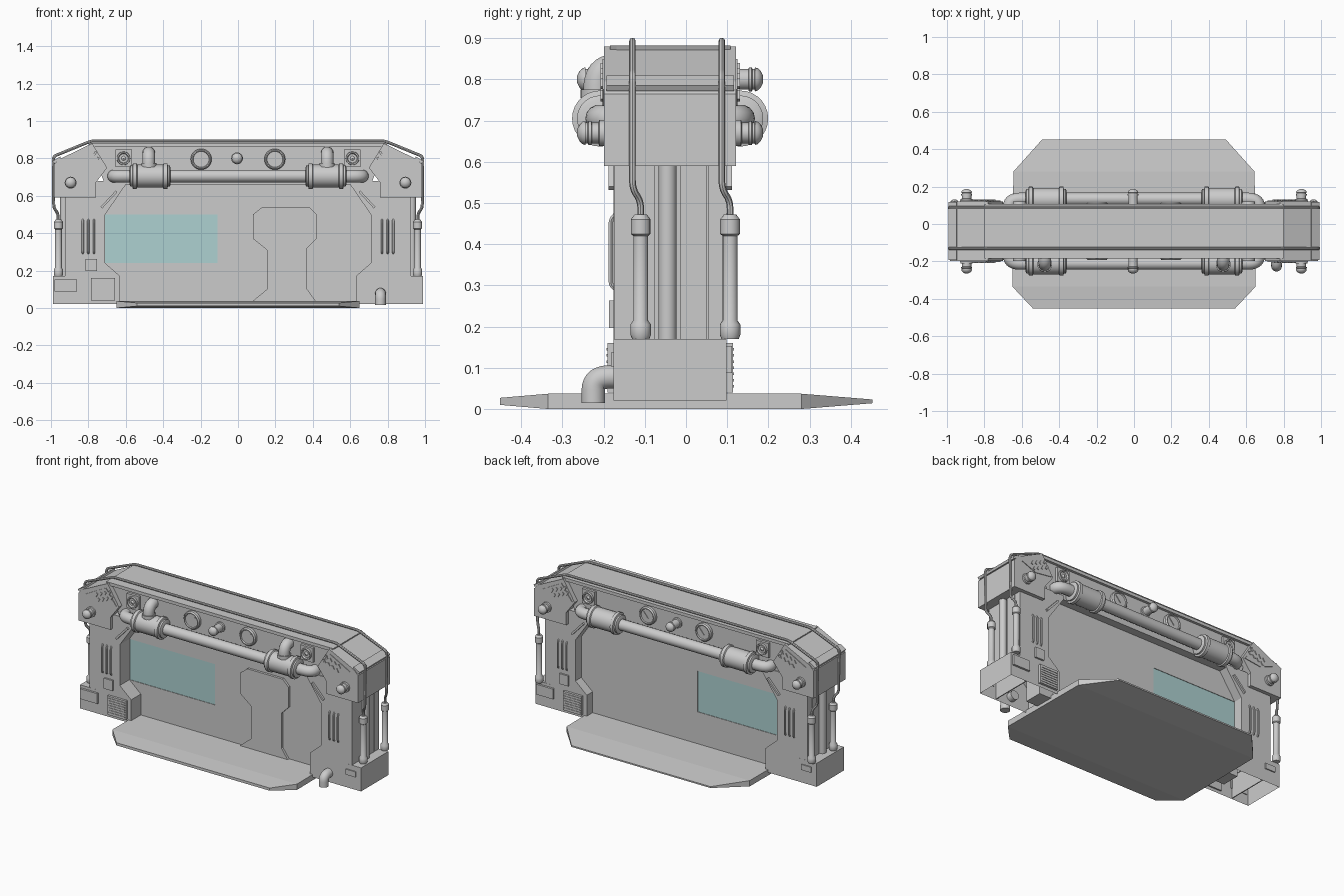
import bpy, bmesh, math
from mathutils import Vector, Matrix

if "Cube" in bpy.data.objects:
    bpy.data.objects.remove(bpy.data.objects["Cube"])

C = -0.0385            # mid plane of the body in y


def Y(s, d):           # depth d from the mid plane, s=-1 front, s=1 back
    return C + s * d


def finish(name, bm, smooth=False):
    bmesh.ops.recalc_face_normals(bm, faces=bm.faces)
    me = bpy.data.meshes.new(name)
    bm.to_mesh(me)
    bm.free()
    ob = bpy.data.objects.new(name, me)
    bpy.context.collection.objects.link(ob)
    if smooth:
        shade(ob)
    return ob


def shade(ob):
    bpy.ops.object.select_all(action='DESELECT')
    ob.select_set(True)
    bpy.context.view_layer.objects.active = ob
    bpy.ops.object.shade_smooth_by_angle(angle=math.radians(35))


def prism(name, pts, y0, y1, mx=1, open_bottom=False):
    bm = bmesh.new()
    a = [bm.verts.new((mx * x, y0, z)) for x, z in pts]
    b = [bm.verts.new((mx * x, y1, z)) for x, z in pts]
    bm.faces.new(a)
    bm.faces.new(b)
    zmin = min(z for _, z in pts)
    for i in range(len(pts)):
        j = (i + 1) % len(pts)
        if open_bottom and pts[i][1] == pts[j][1] == zmin:
            continue
        bm.faces.new((a[i], a[j], b[j], b[i]))
    return finish(name, bm)


def box(name, loc, size, rot=0):
    bm = bmesh.new()
    m = Matrix.Translation(loc) @ Matrix.Rotation(rot, 4, 'Y') @ Matrix.Diagonal((*size, 1))
    bmesh.ops.create_cube(bm, size=1, matrix=m)
    return finish(name, bm)


def lathe(name, prof, origin, axis, n=24):
    bm = bmesh.new()
    q = Vector(axis).to_track_quat('Z', 'Y')
    rings = []
    for h, r in prof:
        rings.append([bm.verts.new(Vector(origin) + q @ Vector((
            r * math.cos(2 * math.pi * i / n), r * math.sin(2 * math.pi * i / n), h))) for i in range(n)])
    for a, b in zip(rings, rings[1:]):
        for i in range(n):
            bm.faces.new((a[i], a[(i + 1) % n], b[(i + 1) % n], b[i]))
    bm.faces.new(rings[0])
    bm.faces.new(rings[-1])
    return finish(name, bm, True)


def pipe(name, path, r, bend, res=4):
    P = [Vector(p) for p in path]
    pts = [P[0]]
    for a, b, c in zip(P, P[1:], P[2:]):       # rounded corners
        u = b + (a - b).normalized() * min(bend, (a - b).length * .49)
        v = b + (c - b).normalized() * min(bend, (c - b).length * .49)
        for k in range(9):
            t = k / 8
            pts.append(u * (1 - t) ** 2 + b * 2 * t * (1 - t) + v * t * t)
    pts.append(P[-1])
    cu = bpy.data.curves.new(name, 'CURVE')
    cu.dimensions = '3D'
    cu.bevel_depth, cu.bevel_resolution, cu.use_fill_caps = r, res, True
    sp = cu.splines.new('POLY')
    sp.points.add(len(pts) - 1)
    for p, v in zip(sp.points, pts):
        p.co = (*v, 1)
    ob = bpy.data.objects.new(name, cu)
    bpy.context.collection.objects.link(ob)
    bpy.ops.object.select_all(action='DESELECT')
    ob.select_set(True)
    bpy.context.view_layer.objects.active = ob
    bpy.ops.object.convert(target='MESH')
    shade(bpy.context.view_layer.objects.active)


# Floor platform, thinning towards front and back edges
bm = bmesh.new()
rings = [[bm.verts.new(p) for p in ((-w, y, lo), (w, y, lo), (w, y, hi), (-w, y, hi))]
         for w, y, lo, hi in ((.54, -.452, .01, .027), (.65, -.335, 0, .037),
                              (.645, .28, 0, .037), (.49, .453, .014, .023))]
for a, b in zip(rings, rings[1:]):
    for i in range(4):
        bm.faces.new((a[i], a[(i + 1) % 4], b[(i + 1) % 4], b[i]))
bm.faces.new(rings[0])
bm.faces.new(rings[-1])
finish("platform", bm)

# Centre wall, set back between the pillars, with a window opening
F, B = -.078, .04
wall = box("centre_wall", (0, (F + B) / 2, .35), (1.46, B - F, .66))
cutter = box("window_cutter", (-.41, C, .37), (.602, .5, .26))
cutter.hide_render = True
mod = wall.modifiers.new("window", 'BOOLEAN')
mod.object, mod.operation, mod.solver = cutter, 'DIFFERENCE', 'EXACT'
bpy.context.view_layer.objects.active = wall
bpy.ops.object.modifier_apply(modifier="window")
bpy.data.objects.remove(cutter)
glass = bpy.data.materials.new("glass")
glass.diffuse_color = (.42, .64, .64, 1)
glass.use_nodes = True
glass.node_tree.nodes["Principled BSDF"].inputs["Base Color"].default_value = glass.diffuse_color
for y in (F + .006, B - .006):
    box("window_glass", (-.41, y, .37), (.6, .006, .26)).data.materials.append(glass)

# Front door panel
prism("door", [(.07, .03), (.155, .1), (.155, .31), (.08, .37), (.08, .5), (.13, .54), (.38, .54),
               (.42, .5), (.42, .37), (.37, .32), (.37, .1), (.42, .03)], F - .015, F + .01)

# Top beam with thin rim
prism("top_beam", [(-.8, .88), (.8, .88), (.71, .66), (-.71, .66)], Y(-1, .13), Y(1, .13))
prism("top_rim", [(-.8, .882), (.8, .882), (.79, .862), (-.79, .862)], Y(-1, .146), Y(1, .146))

pillar = [(.99, .02), (.99, .17), (.87, .17), (.87, .6), (.8, .68), (.6, .68), (.6, .66),
          (.71, .5), (.71, .24), (.63, .17), (.63, .02)]
corner = [(.985, .59), (.985, .765), (.955, .795), (.78, .88), (.70, .75), (.76, .67), (.76, .59)]
gusset = [(.93, .775), (.79, .85), (.715, .75), (.83, .735)]

for m in (-1, 1):
    # Side pillars, corner housings and the ribs at the outer ends
    prism("side_pillar", pillar, Y(-1, .137), Y(1, .137), m, True)
    box("base_divider", (m * .872, C, .095), (.006, .27, .14))
    prism("corner_housing", corner, Y(-1, .16), Y(1, .16), m)
    prism("corner_strap", [(.985, .772), (.992, .785), (.95, .81), (.945, .795)], Y(-1, .155), Y(1, .155), m)
    for y0, y1 in ((-.175, -.075), (-.015, .05), (.055, .098)):
        box("end_rib", (m * .895, (y0 + y1) / 2, .38), (.06, y1 - y0, .43))
    lathe("end_column", [(.16, .022), (.6, .022)], (m * .93, -.045, 0), (0, 0, 1))
    for y in (-.11, .107):
        lathe("piston", [(.17, .021), (.18, .025), (.205, .025), (.215, .018), (.42, .018), (.425, .024),
                         (.46, .024), (.472, .015)], (m * .96, y, 0), (0, 0, 1), 16)

# Cables from the pistons over the top
for y in (-.11, .107):
    half = [(.962, y, .46), (.962, y, .505), (.985, y - .02, .535), (.988, y - .02, .81), (.785, y - .02, .893)]
    pipe("roof_cable", half + [(-a, b, c) for a, b, c in reversed(half)], .008, .02, 2)

for s in (-1, 1):
    out = (0, s, 0)
    # Main pipe and couplings
    pipe("main_pipe", [(-.665, Y(s, .1), .705), (-.665, Y(s, .172), .705),
                       (.665, Y(s, .172), .705), (.665, Y(s, .1), .705)], .034, .06, 5)
    for m in (-1, 1):
        lathe("pipe_coupling", [(-.11, .045), (-.105, .056), (-.095, .056), (-.092, .068), (-.072, .068),
                                (-.068, .061), (.068, .061), (.072, .068), (.092, .068), (.095, .056),
                                (.105, .056), (.11, .045)],
              (m * .47, Y(s, .17), .705), (1, 0, 0), 28)
        # Gauges and square speakers
        lathe("gauge", [(.12, .056), (.147, .056), (.155, .05), (.155, .045), (.148, .042), (.148, .001)],
              (m * .197, C, .795), out, 28)
        box("gauge_needle", (m * .197 + .01, Y(s, .15), .8), (.006, .004, .05), .7)
        box("speaker_plate", (m * .612, Y(s, .135), .80), (.088, .022, .092))
        lathe("speaker_cone", [(.14, .037), (.158, .035), (.158, .028), (.148, .024), (.148, .012), (.156, .001)],
              (m * .612, C, .80), out, 20)
        # Gusset with vent slots
        prism("corner_gusset", gusset, Y(s, .155), Y(s, .164), m)
        for i in range(4):
            for j in range(2):
                box("vent_slot", (m * (.855 - .03 * i - .014 * j), Y(s, .165), .79 + .012 * i - .03 * j),
                    (.012, .008, .024), m * -.5)
        # Raised ribs on the pillars
        for x in (.77, .8, .83):
            pipe("pillar_rib", [(m * x, Y(s, .13), .29), (m * x, Y(s, .144), .3),
                                (m * x, Y(s, .144), .46), (m * x, Y(s, .13), .475)], .006, .01, 1)
        box("diagonal_rib", (m * .69, Y(s, .142), .58), (.012, .016, .12), m * -.75)
    # Knurled lamps
    for x, z in ((-.895, .67), (.895, .67), (-.005, .8)):
        d = .16 if abs(x) > .5 else .128
        lathe("lamp", [(d - .01, .032), (d + .012, .032), (d + .014, .025), (.19, .025), (.191, .029), (.198, .029),
                       (.2, .025), (.205, .025), (.206, .029), (.213, .027), (.22, .02), (.226, .008)],
              (x, C, z), out, 16)
    # Grille, hatch and label plates low on one side
    k = s
    box("grille_frame", (k * .722, Y(s, .14), .1), (.13, .024, .12))
    for i in range(7):
        box("grille_bar", (k * .722, Y(s, .152), .055 + .015 * i), (.115, .006, .006))
    box("small_hatch", (k * .785, Y(s, .14), .23), (.062, .016, .066))
    box("side_cover", (k * .92, Y(s, .141), .12), (.12, .018, .065))
    box("side_cover_slot", (-.92 * k, Y(s, .139), .12), (.07, .01, .035))

# Front-only pipe elbows
for m in (-1, 1):
    pipe("riser_elbow", [(m * .477, -.216, .72), (m * .477, -.216, .828), (m * .477, -.13, .828)], .034, .065, 5)
    lathe("riser_collar", [(.755, .04), (.775, .04)], (m * .477, -.216, 0), (0, 0, 1))
pipe("drain_elbow", [(.762, -.14, .078), (.762, -.225, .078), (.762, -.225, .015)], .029, .062, 5)
